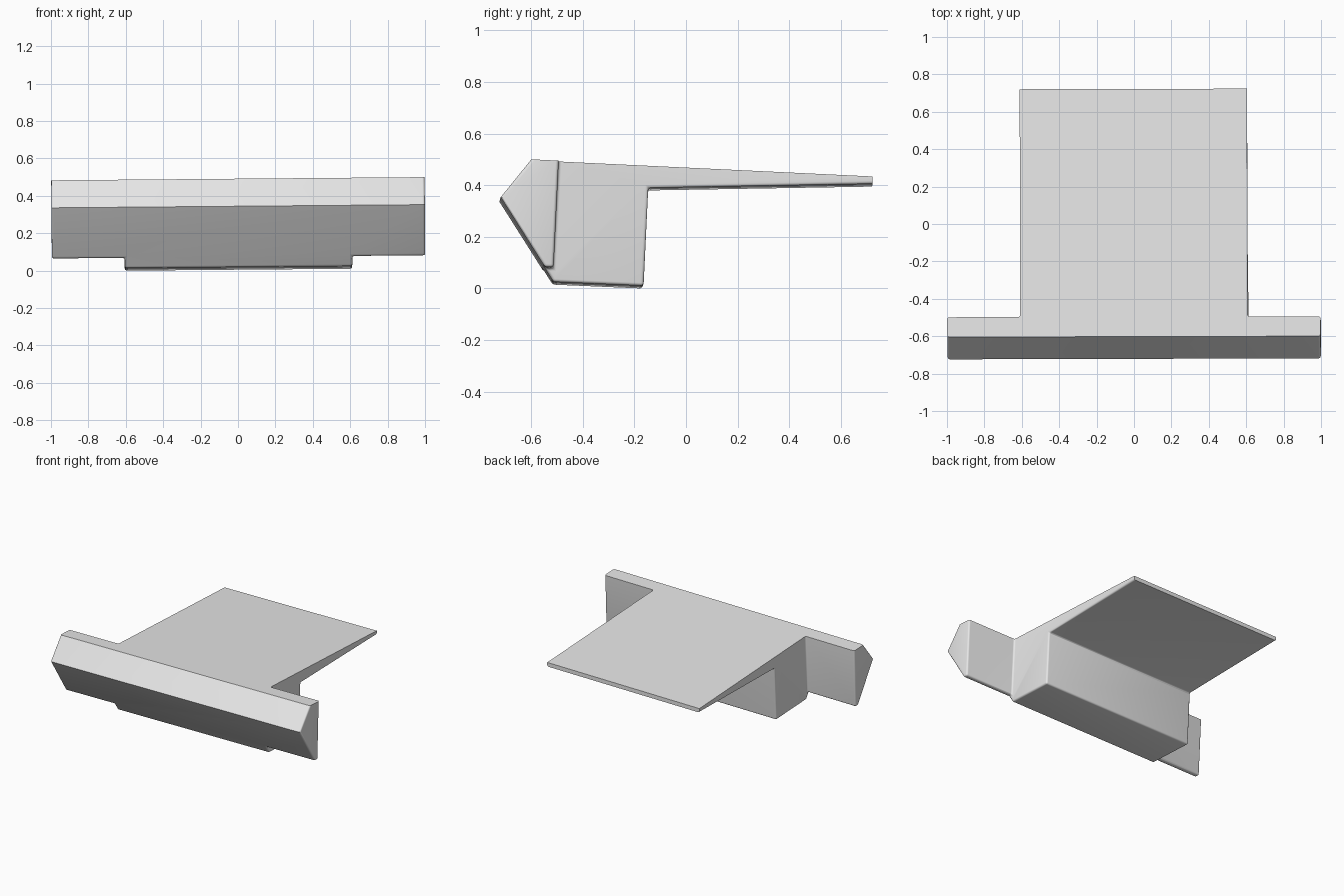
import bpy, bmesh, math
from mathutils import Matrix, Vector

cube = bpy.data.objects.get("Cube")
if cube:
    bpy.data.objects.remove(cube)

BODY_X, END_X = 0.608, 0.998   # half widths of the centre body and the crossbar
RADIUS = 0.015

grey = bpy.data.materials.new("light grey")
grey.use_nodes = True
colour = (0.8, 0.8, 0.8, 1)
grey.diffuse_color = colour
grey.node_tree.nodes["Principled BSDF"].inputs["Base Color"].default_value = colour

# Side profile points (y, z)
P = {
    "crest": Vector((-0.602, 0.493)),
    "sheet_top": Vector((0.722, 0.43)),
    "sheet_low": Vector((0.722, 0.401)),
    "inner": Vector((-0.148, 0.386)),
    "base_back": Vector((-0.166, 0.006)),
    "base_front": Vector((-0.515, 0.021)),
    "ridge": Vector((-0.721, 0.346)),
    "bar_low": Vector((-0.516, 0.075)),
}
P["bar_top"] = P["crest"].lerp(P["sheet_top"], 0.08)
P["bar_toe"] = P["ridge"].lerp(P["base_front"], 0.833)

BAR = ["crest", "bar_top", "bar_low", "bar_toe", "ridge"]
BODY = ["crest", "bar_top", "sheet_top", "sheet_low", "inner",
        "base_back", "base_front", "bar_toe", "ridge"]
SIDE = BODY[1:8] + ["bar_low"]

bm = bmesh.new()
made = {}


def vert(name, x):
    if (name, x) not in made:
        made[name, x] = bm.verts.new((x, *P[name]))
    return made[name, x]


def band(names, x1, x2, closed=True):
    """Strip of faces following a profile between two x positions."""
    for i, a in enumerate(names):
        b = names[(i + 1) % len(names)]
        bm.faces.new([vert(a, x1), vert(b, x1), vert(b, x2), vert(a, x2)])


# Centre body with its long sheet, then both ends of the crossbar
band(BODY, -BODY_X, BODY_X)
for s in (-1, 1):
    bm.faces.new([vert(n, s * BODY_X) for n in SIDE])
    band(BAR, s * BODY_X, s * END_X)
    bm.faces.new([vert(n, s * END_X) for n in BAR])
bmesh.ops.recalc_face_normals(bm, faces=bm.faces)
bmesh.ops.dissolve_limit(bm, angle_limit=math.radians(0.5),
                         verts=bm.verts, edges=bm.edges)


def rounded(edge):
    """Top rim, front ridge and sheet end stay crisp."""
    on_top = any(f.normal.z > 0.9 for f in edge.link_faces)
    at_end = all(v.co.y > 0.7 for v in edge.verts)
    on_ridge = all(v.co.y < -0.715 for v in edge.verts)
    return not (on_top or at_end or on_ridge)


bmesh.ops.bevel(bm, geom=[e for e in bm.edges if rounded(e)], offset=RADIUS,
                segments=4, profile=0.5, affect='EDGES', clamp_overlap=True)

# The whole piece leans very slightly
lean = Matrix.Rotation(math.radians(-0.49), 4, 'Y') @ Matrix.Rotation(math.radians(0.15), 4, 'Z')
centre = Matrix.Translation((0, 0, 0.25))
bm.transform(centre @ lean @ centre.inverted())
low = min(v.co.z for v in bm.verts)
bmesh.ops.translate(bm, verts=bm.verts, vec=(0, 0, -low))

mesh = bpy.data.meshes.new("bar_and_sheet")
bm.to_mesh(mesh)
bm.free()
mesh.materials.append(grey)
part = bpy.data.objects.new("bar_and_sheet", mesh)
bpy.context.collection.objects.link(part)
bpy.context.view_layer.objects.active = part
part.select_set(True)
bpy.ops.object.shade_smooth_by_angle(angle=math.radians(30))
